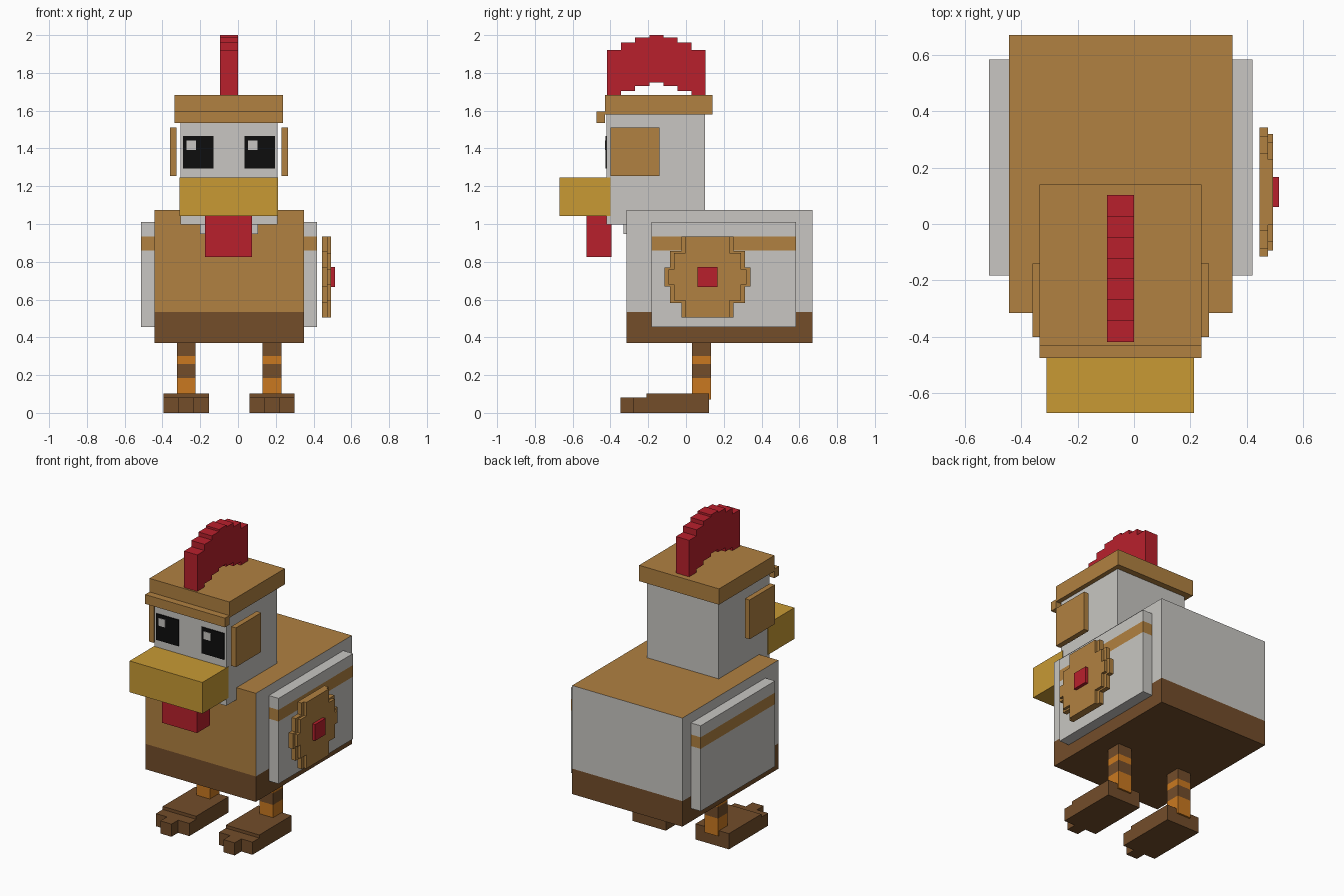
import bpy, bmesh

if "Cube" in bpy.data.objects:
    bpy.data.objects.remove(bpy.data.objects["Cube"])


def material(name, r, g, b):
    def lin(c):
        c /= 255
        return c / 12.92 if c < 0.04045 else ((c + 0.055) / 1.055) ** 2.4
    m = bpy.data.materials.new(name)
    m.diffuse_color = (lin(r), lin(g), lin(b), 1)
    m.use_nodes = True
    m.node_tree.nodes["Principled BSDF"].inputs["Base Color"].default_value = m.diffuse_color
    return m


TAN = material("tan", 177, 129, 65)
WHITE = material("off white", 200, 198, 194)
RED = material("red", 185, 32, 44)
BROWN = material("brown", 115, 77, 42)
GOLD = material("beak gold", 200, 154, 52)
ORANGE = material("orange", 202, 121, 32)
BLACK = material("black", 13, 13, 13)


def boxes(name, parts, mats, cuts=(), rule=None):
    """Boxes given as (x0, x1, y0, y1, z0, z1), cut at heights and coloured by rule."""
    bm = bmesh.new()
    for x0, x1, y0, y1, z0, z1 in parts:
        made = bmesh.ops.create_cube(bm, size=1)["verts"]
        for v in made:
            v.co.x = x1 if v.co.x > 0 else x0
            v.co.y = y1 if v.co.y > 0 else y0
            v.co.z = z1 if v.co.z > 0 else z0
    for z in cuts:
        bmesh.ops.bisect_plane(bm, geom=bm.verts[:] + bm.edges[:] + bm.faces[:],
                               plane_co=(0, 0, z), plane_no=(0, 0, 1))
    bm.normal_update()
    if rule:
        for f in bm.faces:
            f.material_index = rule(f.calc_center_median(), f.normal)
    mesh = bpy.data.meshes.new(name)
    bm.to_mesh(mesh)
    bm.free()
    for m in mats:
        mesh.materials.append(m)
    ob = bpy.data.objects.new(name, mesh)
    bpy.context.collection.objects.link(ob)
    return ob


MID = -0.047  # symmetry plane of the bird


def span(offset, half, side):
    """x range centred at a mirrored offset from the symmetry plane."""
    c = MID + side * offset
    return c - half, c + half


# Body: brown base, tan front and top, white sides and back
def body_rule(c, n):
    if c.z < 0.535:
        return 0
    return 1 if n.z > 0.5 or n.y < -0.5 else 2


boxes("body", [(-0.443, 0.349, -0.315, 0.67, 0.37, 1.075)], [BROWN, TAN, WHITE],
      [0.535], body_rule)

# Head, throat, beak and wattle
boxes("head", [(-0.305, 0.21, -0.42, 0.10, 0.997, 1.60)], [WHITE])
boxes("throat", [(-0.20, 0.105, -0.33, -0.25, 0.948, 1.03)], [WHITE])
boxes("beak", [(-0.31, 0.213, -0.67, -0.40, 1.042, 1.245)], [GOLD])
boxes("wattle", [(-0.175, 0.075, -0.528, -0.395, 0.825, 1.042)], [RED])

# Cap with a front brim
boxes("cap", [(-0.335, 0.239, -0.43, 0.14, 1.58, 1.683)], [TAN])
boxes("cap_brim", [(-0.335, 0.239, -0.475, -0.43, 1.535, 1.595)], [TAN])

# Comb: seven arched steps
step, start = 0.0745, -0.418
tops = [1.92, 1.96, 1.987, 2.0]
bottoms = [1.68, 1.705, 1.73, 1.748]
comb = []
for i in range(7):
    k = min(i, 6 - i)
    comb.append((-0.095, 0.0, start + i * step, start + (i + 1) * step,
                 bottoms[k], tops[k]))
boxes("comb", comb, [RED])

for side, label in ((-1, "left"), (1, "right")):
    # Eye with a square glint
    x0, x1 = span(0.163, 0.081, side)
    boxes(label + "_eye", [(x0, x1, -0.427, -0.419, 1.295, 1.465)], [BLACK])
    g = x0 + 0.019
    boxes(label + "_eye_glint", [(g, g + 0.05, -0.43, -0.426, 1.393, 1.443)], [WHITE])

    # Cheek plate beside the head
    boxes(label + "_cheek_plate", [(*span(0.295, 0.017, side), -0.40, -0.14, 1.255, 1.51)],
          [TAN])

    # Wing with a tan stripe
    boxes(label + "_wing", [(*span(0.431, 0.035, side), -0.182, 0.582, 0.455, 1.01)],
          [WHITE, TAN], [0.86, 0.935],
          lambda c, n: int(0.86 < c.z < 0.935 and abs(n.z) < 0.5))

    # Striped leg
    boxes(label + "_leg", [(*span(0.227, 0.049, side), 0.033, 0.133, 0.07, 0.38)],
          [BROWN, ORANGE], [0.185, 0.26, 0.302],
          lambda c, n: int(c.z < 0.185 or 0.26 < c.z < 0.302))

    # Foot: slab, lower toe row and middle toe
    boxes(label + "_foot", [
        (*span(0.227, 0.12, side), -0.21, 0.122, 0, 0.102),
        (*span(0.227, 0.12, side), -0.28, -0.21, 0, 0.082),
        (*span(0.227, 0.04, side), -0.348, -0.28, 0, 0.082)], [BROWN])

# Round stepped shield on the right, in two layers
YC, ZC = 0.113, 0.72
for label, x0, x1, inset in (("back", 0.445, 0.475, 0), ("front", 0.475, 0.493, 0.022)):
    parts = []
    for hy, hz in ((0.138, 0.215), (0.199, 0.137), (0.228, 0.05)):
        hy, hz = hy - inset, hz - (0 if hz > 0.2 else inset / 2)
        parts.append((x0, x1, YC - hy, YC + hy, ZC - hz, ZC + hz))
    boxes("shield_" + label, parts, [TAN])
boxes("shield_boss", [(0.49, 0.513, 0.06, 0.166, 0.667, 0.773)], [RED])
